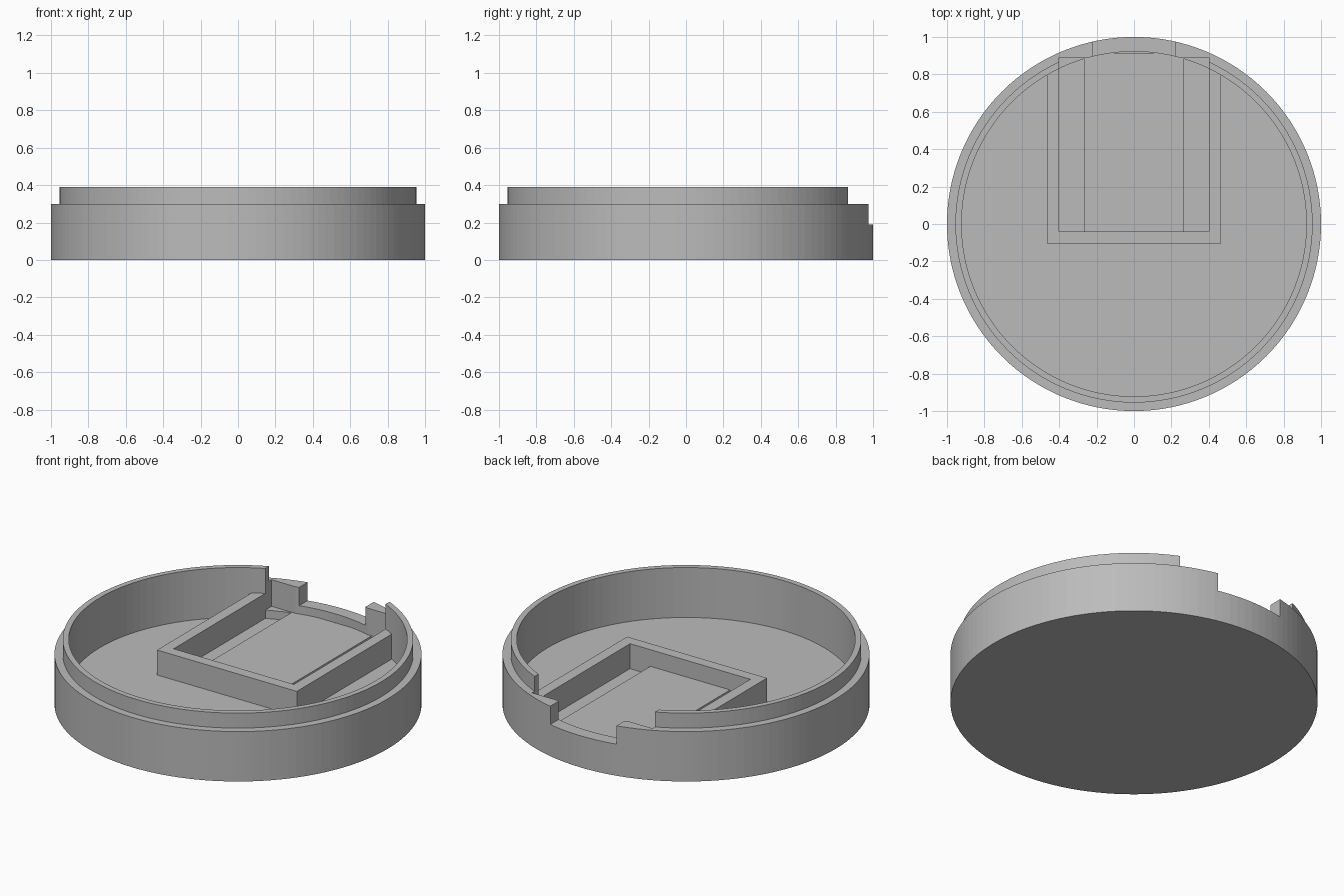
import bpy
import bmesh
import math
from mathutils import Vector

default = bpy.data.objects.get("Cube")
if default:
    bpy.data.objects.remove(default, do_unlink=True)

GREY = (0.5, 0.5, 0.5, 1.0)
plastic = bpy.data.materials.new("grey plastic")
plastic.use_nodes = True
plastic.diffuse_color = GREY
plastic.node_tree.nodes["Principled BSDF"].inputs["Base Color"].default_value = GREY

FLOOR, PAD_TOP, RIM_TOP = 0.09, 0.14, 0.30
POCKET_X, POCKET_FRONT, POCKET_BACK = 0.40, -0.04, 0.89
WALL = 0.065
FRAME_TOP = 0.24


def add_object(name, bm):
    bmesh.ops.recalc_face_normals(bm, faces=bm.faces)
    mesh = bpy.data.meshes.new(name)
    bm.to_mesh(mesh)
    bm.free()
    mesh.materials.append(plastic)
    obj = bpy.data.objects.new(name, mesh)
    bpy.context.collection.objects.link(obj)
    return obj


def box(name, low, high):
    low, high = Vector(low), Vector(high)
    bm = bmesh.new()
    bmesh.ops.create_cube(bm, size=1)
    bmesh.ops.scale(bm, vec=high - low, verts=bm.verts)
    bmesh.ops.translate(bm, vec=(low + high) / 2, verts=bm.verts)
    return add_object(name, bm)


def lathe(name, profile, steps=128):
    bm = bmesh.new()
    verts = [bm.verts.new((r, 0, z)) for r, z in profile]
    edges = [bm.edges.new(pair) for pair in zip(verts, verts[1:])]
    bmesh.ops.spin(bm, geom=verts + edges, cent=(0, 0, 0), axis=(0, 0, 1),
                   angle=math.tau, steps=steps, use_duplicate=False)
    bmesh.ops.remove_doubles(bm, verts=bm.verts, dist=0.0001)
    return add_object(name, bm)


def cut(target, cutter):
    cutter.hide_render = True
    mod = target.modifiers.new("cut", 'BOOLEAN')
    mod.operation = 'DIFFERENCE'
    mod.solver = 'EXACT'
    mod.object = cutter
    bpy.context.view_layer.objects.active = target
    bpy.ops.object.modifier_apply(modifier=mod.name)
    bpy.data.objects.remove(cutter, do_unlink=True)


# Round tray with a stepped lip
tray = lathe("round_tray", [(0, 0), (1, 0), (1, RIM_TOP), (0.955, RIM_TOP),
                            (0.955, 0.39), (0.922, 0.39), (0.922, FLOOR), (0, FLOOR)])

# Openings at the back: lip gap, pocket recess, connector notch
cut(tray, box("lip_cutter", (-POCKET_X, 0.5, RIM_TOP), (POCKET_X, 1.2, 1)))
cut(tray, box("pocket_cutter", (-POCKET_X, POCKET_FRONT, PAD_TOP), (POCKET_X, POCKET_BACK, 1)))
cut(tray, box("notch_cutter", (-0.22, 0.5, 0.19), (0.22, 1.2, 1)))

# U-shaped frame around the pocket
outer = POCKET_X + WALL
box("frame_front_wall", (-outer, POCKET_FRONT - WALL, 0.05), (outer, POCKET_FRONT, FRAME_TOP))
for side, name in ((1, "left"), (-1, "right")):
    x0, x1 = sorted((side * POCKET_X, side * outer))
    box(f"frame_{name}_wall", (x0, POCKET_FRONT, 0.05), (x1, 0.84, FRAME_TOP))

# Raised pad between two side channels
box("support_pad", (-0.265, POCKET_FRONT, 0.05), (0.265, 0.915, PAD_TOP))
